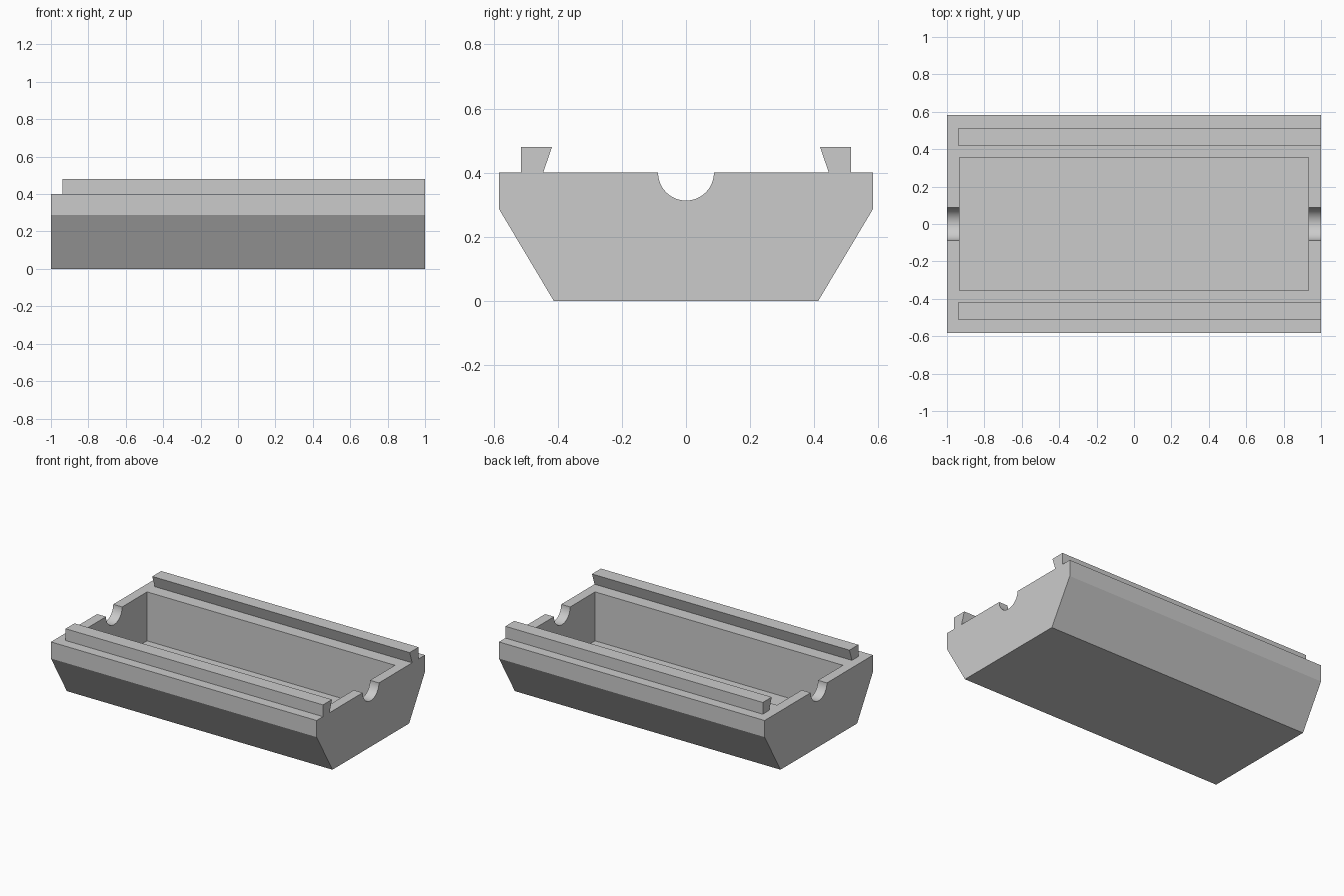
import bpy, bmesh, math

cube = bpy.data.objects.get("Cube")
if cube:
    bpy.data.objects.remove(cube, do_unlink=True)

grey = bpy.data.materials.new("light grey")
grey.use_nodes = True
colour = (0.6, 0.6, 0.6, 1)
grey.diffuse_color = colour
grey.node_tree.nodes["Principled BSDF"].inputs["Base Color"].default_value = colour

RIM = 0.40      # height of the tray rim
GROOVE = 0.087  # radius of the end notches


def prism(name, profile, x0, x1):
    """Extrude a (y, z) outline along x."""
    bm = bmesh.new()
    face = bm.faces.new([bm.verts.new((x0, y, z)) for y, z in profile])
    ext = bmesh.ops.extrude_face_region(bm, geom=[face])
    verts = [g for g in ext["geom"] if isinstance(g, bmesh.types.BMVert)]
    bmesh.ops.translate(bm, verts=verts, vec=(x1 - x0, 0, 0))
    bmesh.ops.recalc_face_normals(bm, faces=bm.faces)
    mesh = bpy.data.meshes.new(name)
    bm.to_mesh(mesh)
    bm.free()
    mesh.materials.append(grey)
    obj = bpy.data.objects.new(name, mesh)
    bpy.context.collection.objects.link(obj)
    return obj


def select(obj):
    bpy.ops.object.select_all(action="DESELECT")
    obj.select_set(True)
    bpy.context.view_layer.objects.active = obj


# Tray body: chamfered hull outline with a half-round notch in the rim
side = [(0.412, 0), (0.583, 0.287), (0.583, RIM)]
steps = 28
arc = [(GROOVE * math.cos(math.pi * i / steps),
        RIM - GROOVE * math.sin(math.pi * i / steps)) for i in range(steps + 1)]
outline = side + arc + [(-y, z) for y, z in reversed(side)]
body = prism("tray_body", outline, -1, 1)

# Rectangular cavity with straight walls
cavity = [(-0.355, 0.067), (0.355, 0.067), (0.355, 0.6), (-0.355, 0.6)]
cutter = prism("cavity_cutter", cavity, -0.933, 0.933)
cutter.hide_render = True
cut = body.modifiers.new("cavity", "BOOLEAN")
cut.operation = "DIFFERENCE"
cut.solver = "EXACT"
cut.object = cutter
select(body)
bpy.ops.object.modifier_apply(modifier=cut.name)
bpy.data.objects.remove(cutter, do_unlink=True)
bpy.ops.object.shade_smooth_by_angle(angle=math.radians(20))

# Undercut slide rails, flush at the left end and stopped short at the right
rail = [(0.445, RIM), (0.514, RIM), (0.514, 0.48), (0.418, 0.48)]
for name, s in (("front_rail", -1), ("back_rail", 1)):
    prism(name, [(s * y, z) for y, z in rail], -0.938, 1)
